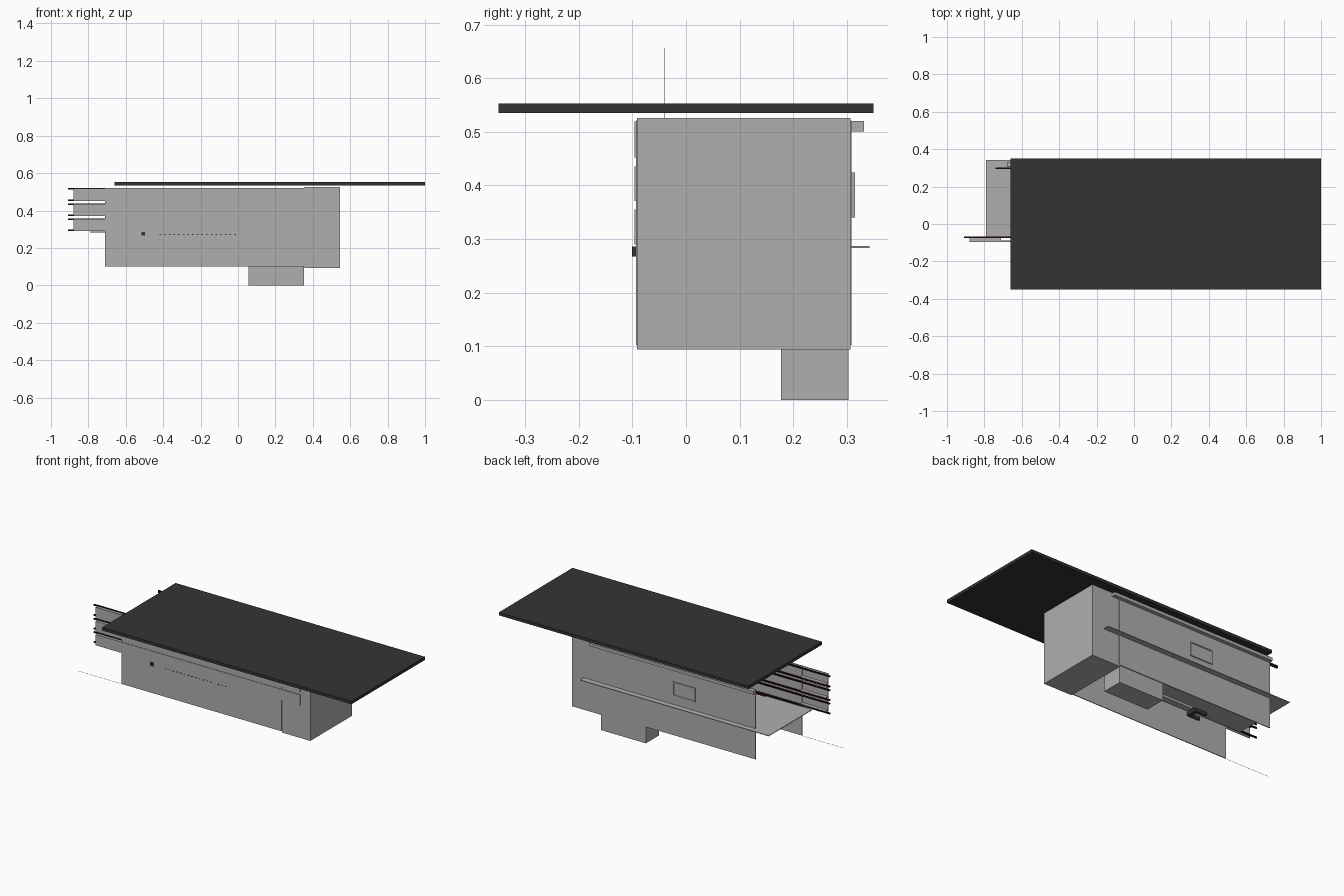
import bpy, bmesh


def mat(name, r, g, b):
    m = bpy.data.materials.new(name)
    m.diffuse_color = (r, g, b, 1)
    return m


GREY = mat("light_grey", 0.43, 0.43, 0.43)
DARK = mat("charcoal", 0.034, 0.034, 0.034)
RED = mat("dark_red", 0.022, 0.003, 0.003)


def boxes(name, material, *bounds):
    """One object made of axis-aligned boxes: (x0, x1, y0, y1, z0, z1)."""
    bm = bmesh.new()
    for x0, x1, y0, y1, z0, z1 in bounds:
        vs = bmesh.ops.create_cube(bm, size=1)["verts"]
        for v in vs:
            v.co = (x1 if v.co.x > 0 else x0,
                    y1 if v.co.y > 0 else y0,
                    z1 if v.co.z > 0 else z0)
    me = bpy.data.meshes.new(name)
    bm.to_mesh(me)
    bm.free()
    me.materials.append(material)
    ob = bpy.data.objects.new(name, me)
    bpy.context.collection.objects.link(ob)
    return ob


# Dark slab on top
boxes("top_slab", DARK, (-0.66, 1.0, -0.35, 0.35, 0.535, 0.553))

# Case: closed end block, thin front and back panels, open left end and bottom
boxes("end_block", GREY, (0.355, 0.545, -0.091, 0.307, 0.094, 0.526))
boxes("front_panel", GREY, (-0.71, 0.355, -0.093, -0.088, 0.102, 0.521))
boxes("back_panel", GREY, (-0.68, 0.36, 0.304, 0.309, 0.102, 0.521))

# Thin shelf running through the case and past the back panel
boxes("shelf", GREY, (-0.79, 0.465, -0.07, 0.342, 0.283, 0.287))

# Lower box hanging below the case
boxes("lower_box", GREY, (0.055, 0.353, 0.177, 0.303, 0.0, 0.283))

# Back rail, its dark runner and the hatch plate with a raised rim
boxes("back_rail", GREY, (-0.68, 0.41, 0.309, 0.332, 0.501, 0.520))
boxes("back_runner", RED, (-0.74, 0.35, 0.295, 0.303, 0.492, 0.508))
x0, x1, z0, z1, t = -0.28, -0.13, 0.34, 0.424, 0.007
boxes("hatch_rim", GREY,
      (x0, x1, 0.308, 0.315, z0, z0 + t), (x0, x1, 0.308, 0.315, z1 - t, z1),
      (x0, x0 + t, 0.308, 0.315, z0, z1), (x1 - t, x1, 0.308, 0.315, z0, z1))
boxes("hatch_plate", GREY, (x0, x1, 0.308, 0.312, z0, z1))

# Three front slats, each with a dark runner along the top and bottom edge
for i, (a, b) in enumerate([(0.452, 0.519), (0.371, 0.435), (0.29, 0.355)]):
    boxes(f"front_slat_{i}", GREY, (-0.88, 0.48, -0.096, -0.092, a, b),
          (-0.88, -0.71, -0.092, -0.07, a + 0.008, a + 0.01),
          (-0.88, -0.71, -0.092, -0.07, b - 0.004, b - 0.002))
    boxes(f"slat_runners_{i}", RED,
          *[(-0.908, 0.34, -0.075, -0.067, z - 0.004, z + 0.004)
            for z in (a + 0.004, b - 0.002)])

# Front button, its inner switch and the row of small indicator dots
boxes("button", DARK, (-0.516, -0.496, -0.101, -0.092, 0.267, 0.286))
boxes("switch", DARK, (-0.52, -0.44, -0.088, -0.078, 0.262, 0.282),
      (-0.52, -0.44, -0.03, -0.02, 0.262, 0.282),
      (-0.46, -0.44, -0.088, -0.02, 0.262, 0.282))
boxes("indicator_dots", DARK,
      *[(-0.42 + 0.025 * i, -0.412 + 0.025 * i, -0.0945, -0.0925, 0.27, 0.274)
        for i in range(17)])
boxes("indicator_board", GREY, (-0.42, -0.12, -0.06, -0.02, 0.268, 0.282))

# Fine wires: one along the bottom front edge, one upright
boxes("long_wire", GREY, (-1.0, -0.71, -0.0895, -0.0885, 0.1, 0.101))
boxes("upright_wire", GREY, (-0.3805, -0.3795, -0.041, -0.04, 0.28, 0.656))
